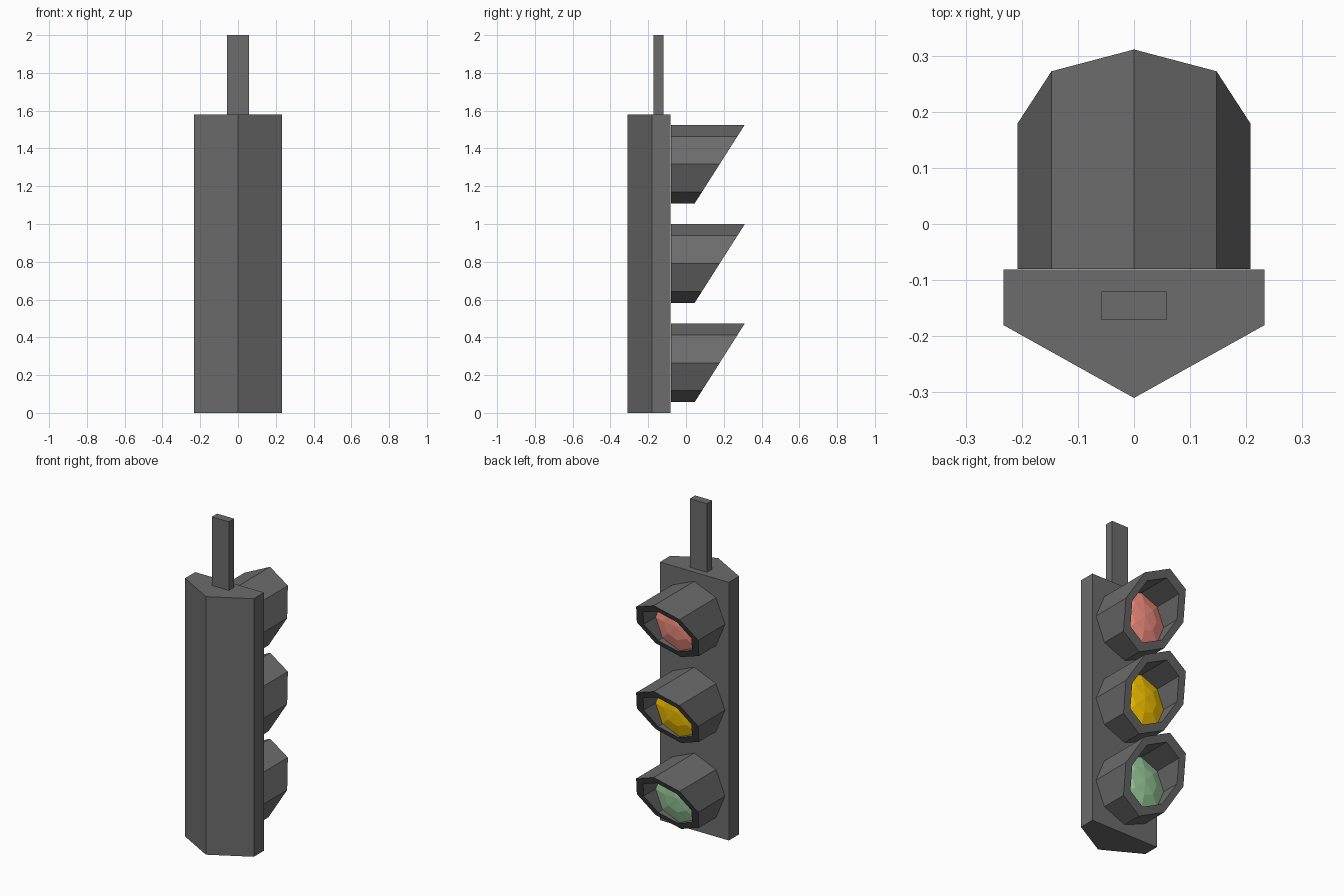
import bpy, bmesh
from math import sin, cos, pi

if "Cube" in bpy.data.objects:
    bpy.data.objects.remove(bpy.data.objects["Cube"])

SIDES = 8
OUTER, INNER = 0.208, 0.162     # hood radii
BACK_Y, SEAT_Y = -0.08, 0.062   # hood root and lens seat
DARK = (0.15, 0.15, 0.15)


def finish(name, bm, colour, mat_name):
    bmesh.ops.recalc_face_normals(bm, faces=bm.faces)
    mesh = bpy.data.meshes.new(name)
    bm.to_mesh(mesh)
    bm.free()
    obj = bpy.data.objects.new(name, mesh)
    bpy.context.collection.objects.link(obj)
    mat = bpy.data.materials.get(mat_name) or bpy.data.materials.new(mat_name)
    mat.diffuse_color = (*colour, 1)
    mat.use_nodes = True
    mat.node_tree.nodes["Principled BSDF"].inputs["Base Color"].default_value = mat.diffuse_color
    mesh.materials.append(mat)
    return obj


def prism(name, outline, z0, z1):
    bm = bmesh.new()
    face = bm.faces.new([bm.verts.new((x, y, z0)) for x, y in outline])
    top = bmesh.ops.extrude_face_region(bm, geom=[face])["geom"]
    moved = [v for v in top if isinstance(v, bmesh.types.BMVert)]
    bmesh.ops.translate(bm, verts=moved, vec=(0, 0, z1 - z0))
    # keep the base cap so the solid is closed
    if not any(all(abs(v.co.z - z0) < 1e-6 for v in f.verts) for f in bm.faces):
        bm.faces.new([v for v in bm.verts if abs(v.co.z - z0) < 1e-6])
    return finish(name, bm, DARK, "dark_grey")


def ring(bm, radius, zc, y_of):
    """Octagon facing +y with a corner on top; y_of gives y from height."""
    verts = []
    for i in range(SIDES):
        a = 2 * pi * i / SIDES
        h = radius * cos(a)
        verts.append(bm.verts.new((radius * sin(a), y_of(h), zc + h)))
    return verts


def bridge(bm, a, b):
    for i in range(SIDES):
        j = (i + 1) % SIDES
        bm.faces.new((a[i], a[j], b[j], b[i]))


def hood(name, zc):
    slant = lambda h: 0.1785 + 0.637 * h
    bm = bmesh.new()
    rings = [ring(bm, OUTER, zc, lambda h: BACK_Y),
             ring(bm, OUTER, zc, slant),
             ring(bm, INNER, zc, slant),
             ring(bm, INNER, zc, lambda h: SEAT_Y)]
    for a, b in zip(rings, rings[1:]):
        bridge(bm, a, b)
    bm.faces.new(rings[0])
    bm.faces.new(rings[-1])
    return finish(name, bm, DARK, "dark_grey")


def lens(name, zc, colour):
    bm = bmesh.new()
    rim = ring(bm, INNER, zc, lambda h: SEAT_Y + 0.001)
    mid = ring(bm, 0.09, zc, lambda h: SEAT_Y + 0.025)
    tip = bm.verts.new((0, SEAT_Y + 0.035, zc))
    bridge(bm, rim, mid)
    for i in range(SIDES):
        bm.faces.new((mid[i], mid[(i + 1) % SIDES], tip))
    bm.faces.new(rim)
    return finish(name, bm, colour, name + "_colour")


# Housing with a pointed front, and the hanging bar on top
prism("housing", [(-0.233, -0.081), (-0.233, -0.18), (0, -0.31),
                  (0.233, -0.18), (0.233, -0.081)], 0, 1.58)
prism("hanger_bar", [(-0.058, -0.171), (0.058, -0.171),
                     (0.058, -0.12), (-0.058, -0.12)], 1.58, 2)

# Three hooded lamps
for label, z, colour in (("red", 1.317, (0.95, 0.29, 0.23)),
                         ("amber", 0.791, (0.95, 0.57, 0.0)),
                         ("green", 0.265, (0.32, 0.6, 0.33))):
    hood(label + "_hood", z)
    lens(label + "_lens", z, colour)
